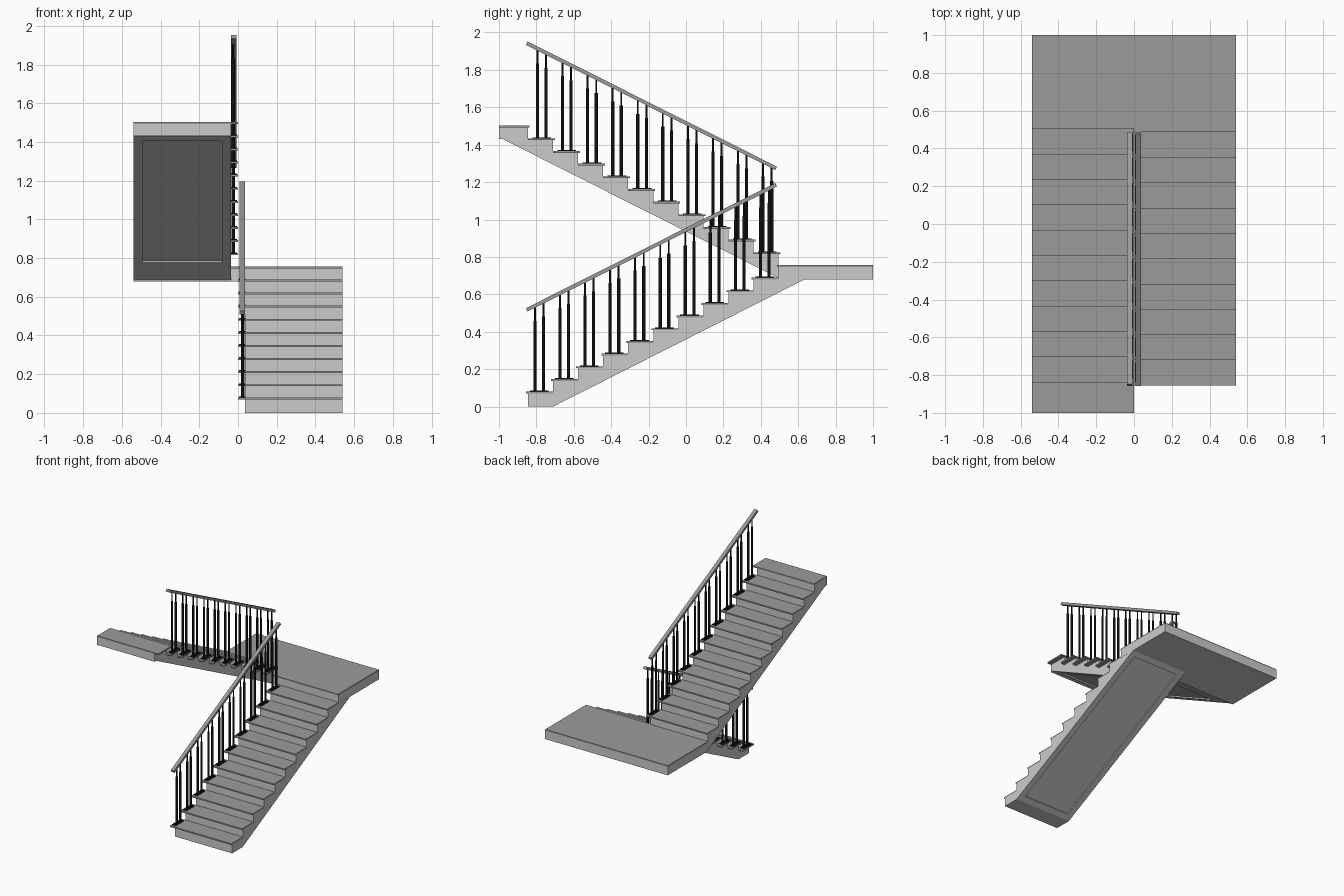
import bpy, bmesh, math

if "Cube" in bpy.data.objects:
    bpy.data.objects.remove(bpy.data.objects["Cube"])

RUN, RISE, N = 0.134, 0.0677, 10
TH = 0.01            # tread thickness
Y0 = 0.845           # first riser distance
MID, TOP = 0.757, 1.502


def material(name, v):
    m = bpy.data.materials.new(name)
    m.diffuse_color = (v, v, v, 1)
    m.use_nodes = True
    m.node_tree.nodes["Principled BSDF"].inputs["Base Color"].default_value = m.diffuse_color
    return m


DARK = material("dark_grey", 0.33)
BLACK = material("black_metal", 0.005)


def finish(bm, name, mat=None):
    bmesh.ops.recalc_face_normals(bm, faces=bm.faces[:])
    me = bpy.data.meshes.new(name)
    bm.to_mesh(me)
    bm.free()
    if mat:
        me.materials.append(mat)
    ob = bpy.data.objects.new(name, me)
    bpy.context.collection.objects.link(ob)
    return ob


def prism(bm, pts, x0, x1):
    """Extrude a (y, z) profile along x."""
    f = bm.faces.new([bm.verts.new((x0, y, z)) for y, z in pts])
    r = bmesh.ops.extrude_face_region(bm, geom=[f])
    for v in r['geom']:
        if isinstance(v, bmesh.types.BMVert):
            v.co.x = x1


def box(bm, x0, x1, y0, y1, z0, z1):
    prism(bm, [(y0, z0), (y1, z0), (y1, z1), (y0, z1)], x0, x1)


def slab(name, *dims, mat=None):
    bm = bmesh.new()
    box(bm, *dims)
    finish(bm, name, mat)


def flight_body(name, pts, x0, x1):
    """Stepped body with a shallow recessed panel on its sloping soffit."""
    bm = bmesh.new()
    prism(bm, pts, x0, x1)
    bmesh.ops.recalc_face_normals(bm, faces=bm.faces[:])
    bm.normal_update()
    soffit = max((f for f in bm.faces if f.normal.z < -0.5 and abs(f.normal.y) > 0.2),
                 key=lambda f: f.calc_area())
    bmesh.ops.inset_individual(bm, faces=[soffit], thickness=0.067)
    bmesh.ops.inset_individual(bm, faces=[soffit], thickness=0.0005, depth=-0.01)
    finish(bm, name)


def cyl(bm, x, y, z0, z1, r, seg=12):
    a = [(x + r * math.cos(2 * math.pi * i / seg), y + r * math.sin(2 * math.pi * i / seg))
         for i in range(seg)]
    lo = [bm.verts.new((p[0], p[1], z0)) for p in a]
    hi = [bm.verts.new((p[0], p[1], z1)) for p in a]
    bm.faces.new(lo[::-1])
    bm.faces.new(hi)
    for i in range(seg):
        j = (i + 1) % seg
        bm.faces.new((lo[i], lo[j], hi[j], hi[i]))


def steps(y, z, s):
    """Stair profile starting at riser y, first tread underside z."""
    return [p for n in range(N) for p in
            ((y + s * RUN * n, z + RISE * n), (y + s * RUN * (n + 1), z + RISE * n))]


# lower flight body
flight_body("lower_flight",
            [(-0.71, 0), (-Y0, 0)] + steps(-Y0, 0.08 - TH, 1) + [(0.635, 0.68)],
            0.035, 0.54)

# upper flight body with the top platform
flight_body("upper_flight",
            [(0.495, 0.687), (0.495, MID)] + steps(0.495, MID + RISE - TH, -1) +
            [(-Y0, TOP - TH), (-1, TOP - TH), (-1, 1.43), (-0.98, 1.43), (0.36, 0.755)],
            -0.54, -0.035)

# middle landing and top platform
slab("landing_body", -0.54, 0.54, 0.495, 1, 0.68, MID - TH)
slab("landing_slab", -0.54, 0.54, 0.487, 1, MID - TH, MID, mat=DARK)
slab("top_platform_slab", -0.54, 0, -1, -0.837, TOP - TH, TOP, mat=DARK)

# treads, balusters and handrail for each flight (s: side and climb direction)
for label, s in (("lower", 1), ("upper", -1)):
    treads, posts = bmesh.new(), bmesh.new()
    front = -Y0 if s > 0 else 0.495
    base = 0.08 if s > 0 else MID + RISE
    rail_z = (lambda y: 0.515 + 0.502 * (y + 0.855)) if s > 0 else \
             (lambda y: 1.272 + 0.502 * (0.485 - y))
    for n in range(N):
        y, z = front + s * RUN * n, base + RISE * n
        box(treads, 0, s * 0.54, y - s * 0.01, y + s * RUN, z - TH, z)
        # foot plate under each pair of balusters
        c = y + s * 0.06
        box(posts, s * 0.004, s * 0.038, c - 0.05, c + 0.05, z, z + 0.005)
        # thick shaft with a slim neck up to the rail
        for d in (0.037, 0.083):
            py = y + s * d
            top = rail_z(py)
            cyl(posts, s * 0.025, py, z, top - 0.08, 0.0085)
            cyl(posts, s * 0.025, py, top - 0.08, top, 0.005)
    finish(treads, label + "_treads", DARK)
    finish(posts, label + "_balusters", BLACK)

    # handrail
    rail = bmesh.new()
    a, b = -0.852, 0.482
    e, h = s * 0.0045, 0.009
    za, zb = rail_z(a), rail_z(b)
    prism(rail, [(a + e, za - h), (b + e, zb - h), (b - e, zb + h), (a - e, za + h)],
          s * 0.008, s * 0.037)
    finish(rail, label + "_handrail", DARK)
